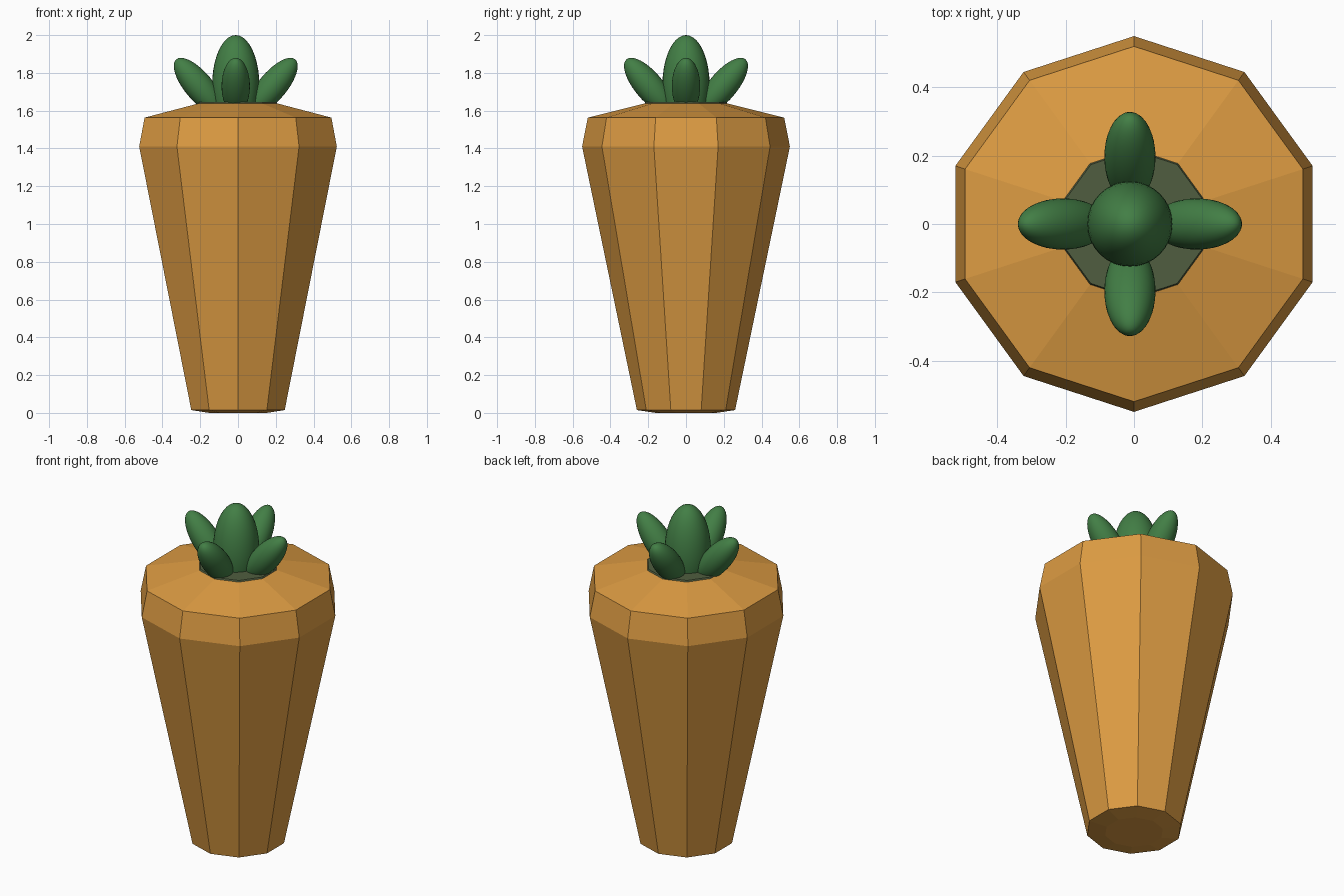
import bpy, bmesh
from math import sin, cos, pi, radians

if "Cube" in bpy.data.objects:
    bpy.data.objects.remove(bpy.data.objects["Cube"])


def material(name, rgb):
    m = bpy.data.materials.new(name)
    m.diffuse_color = (*rgb, 1)
    m.use_nodes = True
    m.node_tree.nodes["Principled BSDF"].inputs["Base Color"].default_value = m.diffuse_color
    return m


ORANGE = material("orange", (0.72, 0.33, 0.055))
GREEN = material("leaf green", (0.055, 0.21, 0.06))
DARK = material("dull green", (0.08, 0.11, 0.05))


def lathe(name, profile, mat, sides=10):
    """Flat-faced solid from (radius, z) rings, with a corner on the y axis."""
    bm = bmesh.new()
    rings = []
    for r, z in profile:
        angles = [pi / 2 + 2 * pi * i / sides for i in range(sides)]
        rings.append([bm.verts.new((r * cos(a), r * sin(a), z)) for a in angles])
    for low, high in zip(rings, rings[1:]):
        for i in range(sides):
            j = (i + 1) % sides
            bm.faces.new((low[i], low[j], high[j], high[i]))
    bm.faces.new(rings[0][::-1])
    bm.faces.new(rings[-1])
    mesh = bpy.data.meshes.new(name)
    bm.to_mesh(mesh)
    bm.free()
    mesh.materials.append(mat)
    obj = bpy.data.objects.new(name, mesh)
    bpy.context.collection.objects.link(obj)


def leaf(name, location, width, length, tilt=0, turn=0):
    """Smooth ellipsoid leaning outward by tilt, in the direction of turn."""
    bpy.ops.mesh.primitive_uv_sphere_add(
        segments=32, ring_count=20, radius=1, location=location,
        rotation=(0, tilt, turn))
    obj = bpy.context.object
    obj.name = name
    obj.scale = (width, width, length)
    obj.data.materials.append(GREEN)
    bpy.ops.object.shade_smooth()


# Tapered root with bevelled shoulder and shallow tip
lathe("root", [(0.16, 0), (0.26, 0.015), (0.55, 1.41), (0.52, 1.563), (0.22, 1.638)], ORANGE)

# Thin crown disc under the leaves
lathe("crown", [(0.22, 1.636), (0.215, 1.646)], DARK)

# Upright middle leaf and four leaning leaves
CX = -0.012
leaf("middle_leaf", (CX, 0, 1.735), 0.125, 0.265)
for k in range(4):
    a = k * pi / 2
    leaf(f"side_leaf_{k + 1}", (CX + 0.196 * cos(a), 0.196 * sin(a), 1.73),
         0.075, 0.185, radians(40), a)
